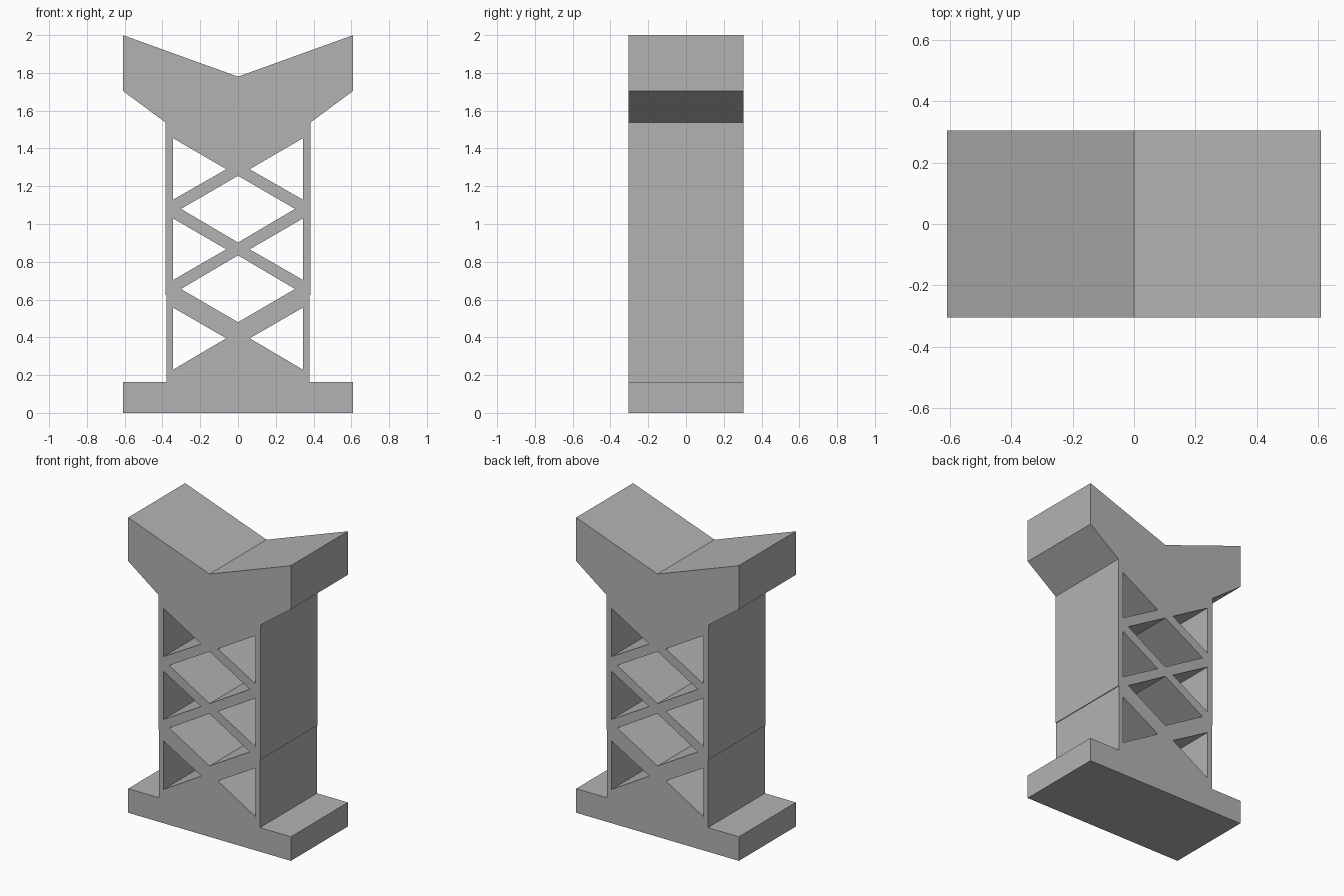
import bpy, bmesh
from math import radians

cube = bpy.data.objects.get("Cube")
if cube:
    bpy.data.objects.remove(cube, do_unlink=True)

HALF_DEPTH = 0.305

grey = bpy.data.materials.new("plain_grey")
grey.use_nodes = True
colour = (0.45, 0.45, 0.45, 1)
grey.diffuse_color = colour
grey.node_tree.nodes["Principled BSDF"].inputs["Base Color"].default_value = colour


def flip(points):
    """Mirror a loop across the centre line, keeping its direction."""
    return [(-x, z) for x, z in reversed(points)]


# Outline: foot, column, flared shoulders and V-shaped saddle
right_edge = [(0.61, 0), (0.61, 0.163), (0.378, 0.163), (0.378, 0.625),
              (0.383, 0.625), (0.383, 1.537), (0.61, 1.705), (0.61, 2.0)]
loops = [right_edge + [(0, 1.78)] + flip(right_edge)]

# Side triangles between the crossing braces
for low, mid, high in [(0.228, 0.395, 0.558), (0.703, 0.866, 1.03), (1.128, 1.29, 1.455)]:
    triangle = [(0.345, low), (0.345, high), (0.062, mid)]
    loops += [triangle, flip(triangle)]

# Centre diamonds between the crossing braces
for low, mid, high in [(0.48, 0.656, 0.834), (0.902, 1.08, 1.255)]:
    loops.append([(0, low), (0.302, mid), (0, high), (-0.302, mid)])

# Filled profile with openings, extruded front to back
curve = bpy.data.curves.new("lattice_pier", "CURVE")
curve.dimensions = "2D"
curve.fill_mode = "BOTH"
curve.extrude = HALF_DEPTH
for loop in loops:
    spline = curve.splines.new("POLY")
    spline.points.add(len(loop) - 1)
    for point, (x, z) in zip(spline.points, loop):
        point.co = (x, z, 0, 1)
    spline.use_cyclic_u = True

pier = bpy.data.objects.new("lattice_pier", curve)
bpy.context.collection.objects.link(pier)
pier.rotation_euler.x = radians(90)
bpy.ops.object.select_all(action="DESELECT")
pier.select_set(True)
bpy.context.view_layer.objects.active = pier
bpy.ops.object.convert(target="MESH")
bpy.ops.object.transform_apply(location=False, rotation=True, scale=False)

# Weld caps to walls and keep every face flat
pier = bpy.context.object
bm = bmesh.new()
bm.from_mesh(pier.data)
bmesh.ops.remove_doubles(bm, verts=bm.verts, dist=0.0005)
bmesh.ops.recalc_face_normals(bm, faces=bm.faces)
for face in bm.faces:
    face.smooth = False
    face.material_index = 0
bm.to_mesh(pier.data)
bm.free()
pier.data.materials.clear()
pier.data.materials.append(grey)
